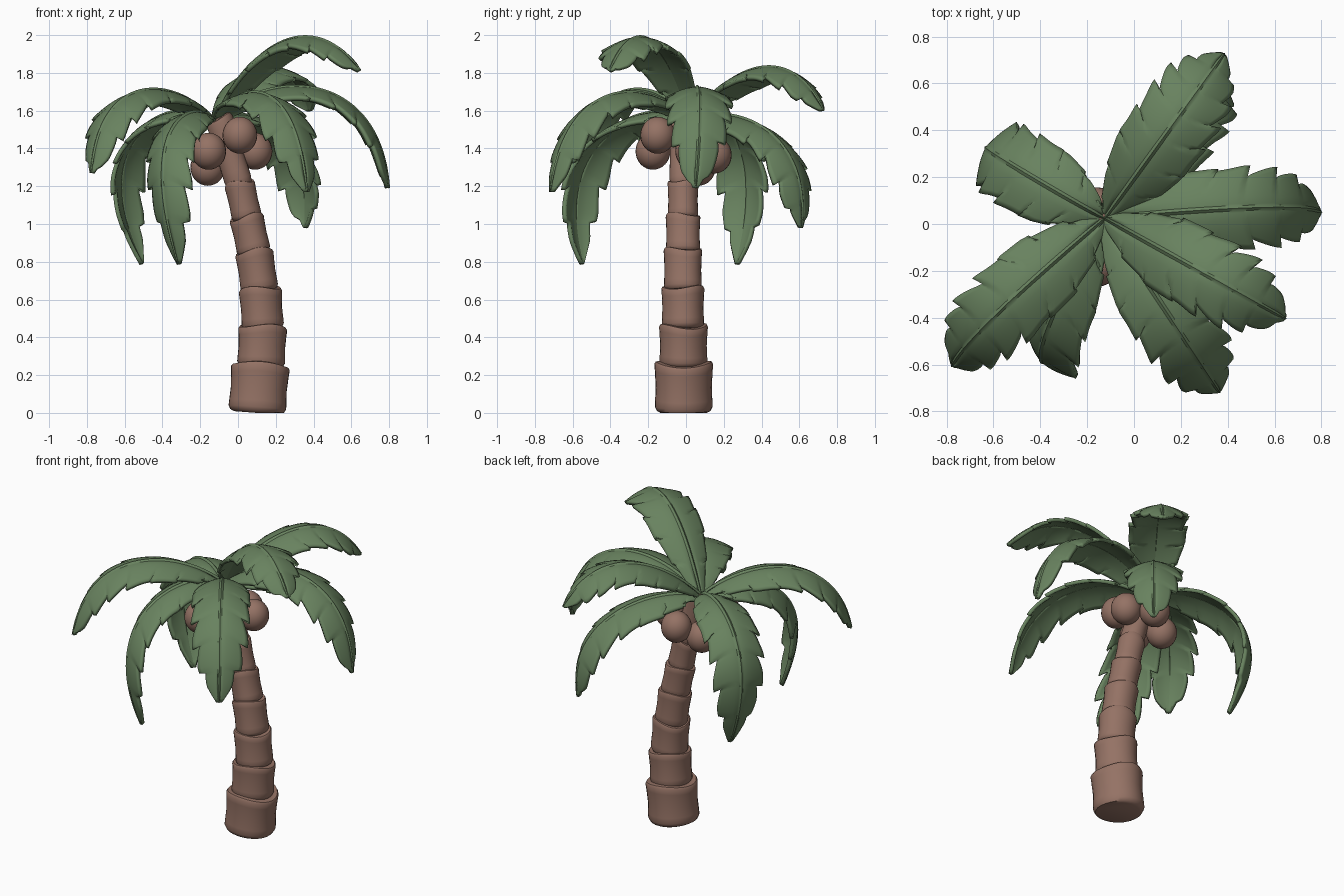
import bpy, bmesh, math, random
from mathutils import Vector, Matrix

random.seed(4)
cube = bpy.data.objects.get("Cube")
if cube:
    bpy.data.objects.remove(cube)


def make_material(name, rgb):
    mat = bpy.data.materials.new(name)
    mat.use_nodes = True
    mat.diffuse_color = (*rgb, 1)
    mat.node_tree.nodes["Principled BSDF"].inputs["Base Color"].default_value = (*rgb, 1)
    return mat


BARK = make_material("bark brown", (0.30, 0.17, 0.13))
LEAF = make_material("leaf green", (0.14, 0.225, 0.115))


def finish(bm, name, mat, angle=40):
    bmesh.ops.recalc_face_normals(bm, faces=bm.faces)
    mesh = bpy.data.meshes.new(name)
    bm.to_mesh(mesh)
    bm.free()
    mesh.materials.append(mat)
    obj = bpy.data.objects.new(name, mesh)
    bpy.context.scene.collection.objects.link(obj)
    bpy.ops.object.select_all(action='DESELECT')
    obj.select_set(True)
    bpy.context.view_layer.objects.active = obj
    bpy.ops.object.shade_smooth_by_angle(angle=math.radians(angle))
    return obj


def lerp_table(table, t):
    for (a, va), (b, vb) in zip(table, table[1:]):
        if t <= b:
            return va + (vb - va) * (t - a) / (b - a)
    return table[-1][1]


# Trunk: stacked flaring sleeves along a leaning line (x, z, top radius)
JOINTS = [(0.10, 0.0, 0.15), (0.12, 0.26, 0.153), (0.13, 0.46, 0.127), (0.115, 0.66, 0.112),
          (0.085, 0.86, 0.1), (0.045, 1.04, 0.09), (0.005, 1.22, 0.08), (-0.10, 1.56, 0.073)]
SLEEVE = [(0, 0.8), (0.04, 0.93), (0.12, 1.0), (0.25, 0.99), (0.5, 0.97), (0.82, 1.0),
          (0.95, 1.02), (1.0, 0.97), (1.01, 0.8)]
SIDES = 28


def sleeve(index):
    (x0, z0, _), (x1, z1, radius) = JOINTS[index], JOINTS[index + 1]
    low, high = Vector((x0, -0.015, z0)), Vector((x1, -0.015, z1))
    axis = high - low
    if index:
        low -= axis * 0.08
        axis = high - low
    turn = axis.to_track_quat('Z', 'Y')
    phase = random.uniform(0, math.tau)
    bm = bmesh.new()
    rings = []
    for t, scale in SLEEVE:
        ring = []
        for i in range(SIDES):
            a = math.tau * i / SIDES
            r = radius * scale * (1 + 0.02 * math.sin(3 * a + phase))
            tilt = 0.012 * math.sin(2 * a + phase) * t
            p = low + axis * t + turn @ Vector((r * math.cos(a), r * math.sin(a), tilt))
            p.z = max(p.z, 0)
            ring.append(bm.verts.new(p))
        rings.append(ring)
    for a, b in zip(rings, rings[1:]):
        for i in range(SIDES):
            j = (i + 1) % SIDES
            bm.faces.new((a[i], a[j], b[j], b[i]))
    bm.faces.new(rings[0][::-1])
    bm.faces.new(rings[-1])
    finish(bm, f"trunk_sleeve_{index + 1}", BARK, 50)


for k in range(len(JOINTS) - 1):
    sleeve(k)

# Coconuts
NUTS = [(0.01, -0.15, 1.47), (-0.155, -0.175, 1.385), (0.09, 0.035, 1.385),
        (-0.035, 0.15, 1.365), (-0.16, 0.065, 1.3)]
for k, spot in enumerate(NUTS):
    bm = bmesh.new()
    bmesh.ops.create_uvsphere(bm, u_segments=24, v_segments=16, radius=0.092)
    bmesh.ops.scale(bm, vec=(1, 1, 1.06), verts=bm.verts)
    bmesh.ops.translate(bm, vec=spot, verts=bm.verts)
    finish(bm, f"coconut_{k + 1}", BARK)

# Fronds: arched blades with toothed edges and a raised midrib
CROWN = Vector((-0.125, 0.025, 1.53))
OUTLINE = [(0, 0.03), (0.12, 0.105), (0.28, 0.16), (0.5, 0.178), (0.7, 0.168),
           (0.85, 0.13), (0.94, 0.08), (1, 0.012)]
ACROSS = [0, 0.04, 0.1, 0.3, 0.5, 0.7, 0.86, 1]
STEPS = 72
# tip x, tip y, tip z, reach of outer handle, inner and outer handle heights, bow, blade yaw
FRONDS = {
    "back": (0.38, 0.72, 1.6, 0.75, 1.83, 1.97, 0, 0),
    "back_low": (0.355, 0.605, 0.98, 1.1, 1.64, 1.53, 0, 0),
    "side": (0.79, 0.05, 1.19, 0.95, 1.82, 1.82, 0.05, 0),
    "top": (0.64, -0.4, 1.81, 0.7, 2.0, 2.12, 0, 0),
    "front": (0.36, -0.71, 1.17, 0.9, 1.78, 1.78, 0, 0),
    "front_low": (-0.31, -0.55, 0.79, 1.42, 1.68, 1.53, -0.16, -0.48),
    "far": (-0.77, -0.6, 1.27, 0.89, 1.78, 1.81, -0.05, 0),
    "far_low": (-0.51, 0.27, 0.79, 1.9, 1.7, 1.53, 0.04, 0),
}


def frond(name, x, y, z, reach, z_in, z_out, bow, yaw):
    tip = Vector((x, y, z))
    flat = Vector((x - CROWN.x, y - CROWN.y, 0))
    side = Vector((-flat.y, flat.x, 0)).normalized()
    p1 = CROWN + flat * 0.3 + side * bow * 0.4
    p2 = CROWN + flat * reach + side * bow
    p1.z, p2.z = z_in, z_out
    side = Matrix.Rotation(yaw, 3, 'Z') @ side
    phases = {1: random.random(), -1: random.random()}
    bm = bmesh.new()
    rows = []
    for s in range(STEPS + 1):
        t = s / STEPS
        q = 1 - t
        spine = CROWN * q**3 + p1 * (3 * q * q * t) + p2 * (3 * q * t * t) + tip * t**3
        along = ((p1 - CROWN) * q * q + (p2 - p1) * (2 * q * t) + (tip - p2) * t * t).normalized()
        up = along.cross(side).normalized()
        row = []
        for sign in (-1, 1):
            # saw teeth sweep toward the tip and deepen outward
            saw = (t * 7 + phases[sign]) % 1
            depth = 0.3 * min(1, max(0, (t - 0.35) / 0.2))
            width = lerp_table(OUTLINE, t) * (1 - depth * (1 - saw) ** 1.6)
            half = []
            for u in ACROSS:
                rib = 0.008 * q + 0.004 if u == 0 else 0
                drop = 0.36 * width * u ** 1.7
                sweep = (0.03 + 0.04 * saw) * u * u * min(1, 4 * q)
                half.append(spine + side * (sign * width * u) + up * (rib - drop) + along * sweep)
            row.append(half)
        points = row[0][:0:-1] + row[1]
        rows.append([bm.verts.new(p) for p in points])
    for a, b in zip(rows, rows[1:]):
        for i in range(len(a) - 1):
            bm.faces.new((a[i], b[i], b[i + 1], a[i + 1]))
    obj = finish(bm, f"frond_{name}", LEAF, 45)
    solid = obj.modifiers.new("thickness", 'SOLIDIFY')
    solid.thickness = 0.022
    solid.offset = 0


for name, shape in FRONDS.items():
    frond(name, *shape)
